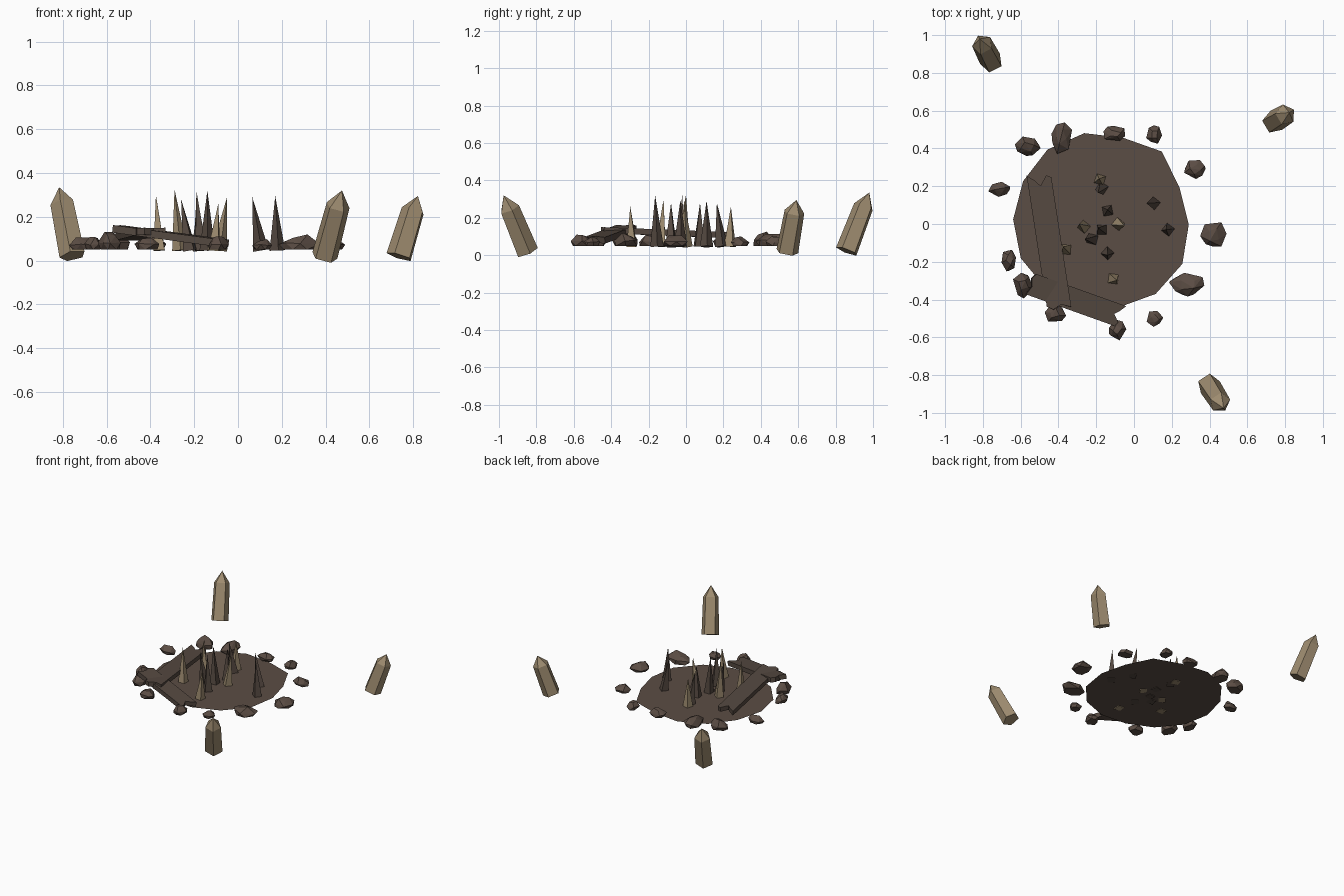
import bpy, bmesh, math, random
from mathutils import Vector, Matrix

if "Cube" in bpy.data.objects:
    bpy.data.objects.remove(bpy.data.objects["Cube"])

random.seed(7)


def material(name, rgb):
    m = bpy.data.materials.new(name)
    m.diffuse_color = (*rgb, 1)
    m.use_nodes = True
    m.node_tree.nodes["Principled BSDF"].inputs["Base Color"].default_value = m.diffuse_color
    return m


DIRT = material("brown dirt", (0.105, 0.074, 0.058))
DARK = material("dark wood", (0.090, 0.066, 0.052))
TAN = material("tan wood", (0.34, 0.26, 0.16))
GROUND = 0.05


def finish(bm, name, mat):
    bmesh.ops.recalc_face_normals(bm, faces=bm.faces[:])
    me = bpy.data.meshes.new(name)
    bm.to_mesh(me)
    bm.free()
    me.materials.append(mat)
    ob = bpy.data.objects.new(name, me)
    bpy.context.collection.objects.link(ob)
    return ob


def pointed_post(name, base, tip, r0, r1, shoulder, sides, mat, spin=0.0):
    """Prism along base->tip, tapering r0->r1 up to the shoulder, then to a point."""
    base, tip = Vector(base), Vector(tip)
    axis = tip - base
    rot = Vector((0, 0, 1)).rotation_difference(axis.normalized())
    bm = bmesh.new()
    rings = []
    levels = [(r0, 0)] + ([(r1, shoulder)] if shoulder else [])
    for r, t in levels:
        rings.append([bm.verts.new(base + axis * t + rot @ Vector(
            (r * math.cos(spin + math.tau * i / sides),
             r * math.sin(spin + math.tau * i / sides), 0))) for i in range(sides)])
    top = bm.verts.new(tip)
    bm.faces.new(rings[0][::-1])
    for i in range(sides):
        j = (i + 1) % sides
        for a, b in zip(rings, rings[1:]):
            bm.faces.new((a[i], a[j], b[j], b[i]))
        bm.faces.new((rings[-1][i], rings[-1][j], top))
    return finish(bm, name, mat)


# Pit floor: thin fourteen-sided sheet
radii = [0.46, 0.45, 0.49, 0.46, 0.48, 0.48, 0.47, 0.47, 0.47, 0.46, 0.45, 0.46, 0.475, 0.48]
bm = bmesh.new()
bm.faces.new([bm.verts.new((-0.17 + r * math.cos(math.tau * i / 14 - 0.03),
                            0.01 + r * math.sin(math.tau * i / 14 - 0.03), GROUND))
              for i, r in enumerate(radii)])
floor = finish(bm, "pit_floor", DIRT)
if floor.data.polygons[0].normal.z < 0:
    floor.data.flip_normals()

# Three outer marker stakes leaning outwards
stakes = [((0.395, -0.85, 0.017), (0.475, -0.975, 0.32)),
          ((0.738, 0.54, 0.018), (0.822, 0.59, 0.295)),
          ((-0.755, 0.86, 0.022), (-0.817, 0.98, 0.335))]
for n, (b, t) in enumerate(stakes):
    a = math.atan2(t[1] - b[1], t[0] - b[0])
    pointed_post(f"marker_stake_{n + 1}", b, t, 0.062, 0.056, 0.76, 5, TAN, a)

# Thin four-sided spikes: base x, y, tip x, y, z, tan or not
spikes = [(-0.18, 0.235, -0.185, 0.24, 0.26, 1), (-0.17, 0.19, -0.19, 0.165, 0.28, 0),
          (-0.14, 0.07, -0.14, 0.075, 0.28, 0), (-0.085, 0.0, -0.05, -0.01, 0.29, 1),
          (-0.17, -0.03, -0.19, -0.02, 0.32, 0), (-0.22, -0.08, -0.26, -0.08, 0.28, 0),
          (-0.265, -0.015, -0.29, 0.0, 0.325, 1), (-0.36, -0.135, -0.375, -0.12, 0.30, 1),
          (-0.14, -0.155, -0.14, -0.165, 0.32, 0), (-0.11, -0.29, -0.09, -0.298, 0.26, 1),
          (0.105, 0.11, 0.065, 0.11, 0.29, 0), (0.18, -0.03, 0.17, -0.03, 0.295, 0)]
for n, (x, y, tx, ty, tz, tan) in enumerate(spikes):
    pointed_post(f"pit_spike_{n + 1}", (x, y, 0.046), (tx, ty, tz), 0.036, 0, None, 4,
                 TAN if tan else DARK, random.uniform(0, 1.5))

# Loose rocks round the rim: hulls of jittered rings; x, y, half width, half depth, height
rocks = [(-0.56, 0.41, 0.075, 0.055, 0.075), (-0.385, 0.46, 0.06, 0.09, 0.07),
         (-0.10, 0.48, 0.07, 0.045, 0.06), (0.11, 0.475, 0.045, 0.055, 0.05),
         (0.325, 0.29, 0.06, 0.05, 0.05), (0.425, -0.06, 0.07, 0.075, 0.055),
         (0.28, -0.32, 0.09, 0.075, 0.07), (0.11, -0.50, 0.045, 0.045, 0.05),
         (-0.09, -0.56, 0.05, 0.06, 0.06), (-0.42, -0.475, 0.06, 0.05, 0.06),
         (-0.585, -0.325, 0.06, 0.065, 0.08), (-0.66, -0.19, 0.04, 0.065, 0.06),
         (-0.71, 0.185, 0.06, 0.042, 0.055)]
for n, (x, y, w, d, h) in enumerate(rocks):
    bm = bmesh.new()
    spin = random.uniform(0, 6)
    for z, scale, count in ((0, 0.85, 6), (0.45, 1.0, 6), (1, 0.5, 4)):
        for i in range(count):
            a = spin + z + math.tau * i / count + random.uniform(-0.3, 0.3)
            s = scale * random.uniform(0.82, 1.08)
            lift = z * h * random.uniform(0.75, 1.05)
            bm.verts.new((x + w * s * math.cos(a), y + d * s * math.sin(a), GROUND + lift))
    hull = bmesh.ops.convex_hull(bm, input=bm.verts[:])
    loose = [v for v in bm.verts if not v.link_faces]
    bmesh.ops.delete(bm, geom=loose, context='VERTS')
    finish(bm, f"rim_rock_{n + 1}", DIRT)

# Broken planks: splintered outline, sloping between two heights
# outline is (distance along 0..1, side offset -1..1)
outline = [(0.0, -1), (0.96, -1), (0.98, -0.6), (0.91, 0.0), (0.95, 0.35), (1.0, 1),
           (0.03, 1), (0.0, 0.5), (0.03, -0.2)]


def plank(name, start, end, half_width, thick):
    start, end = Vector(start), Vector(end)
    along = end - start
    side = Vector((-along.y, along.x, 0)).normalized() * half_width
    up = along.cross(side).normalized() * thick
    bm = bmesh.new()
    f = bm.faces.new([bm.verts.new(start + along * t + side * s) for t, s in outline])
    ext = bmesh.ops.extrude_face_region(bm, geom=[f])
    bmesh.ops.translate(bm, vec=up,
                        verts=[v for v in ext["geom"] if isinstance(v, bmesh.types.BMVert)])
    return finish(bm, name, DARK)


plank("long_plank", (-0.395, -0.45, 0.118), (-0.505, 0.265, 0.09), 0.064, 0.032)
plank("short_plank", (-0.555, -0.315, 0.128), (-0.065, -0.49, 0.062), 0.06, 0.034)
